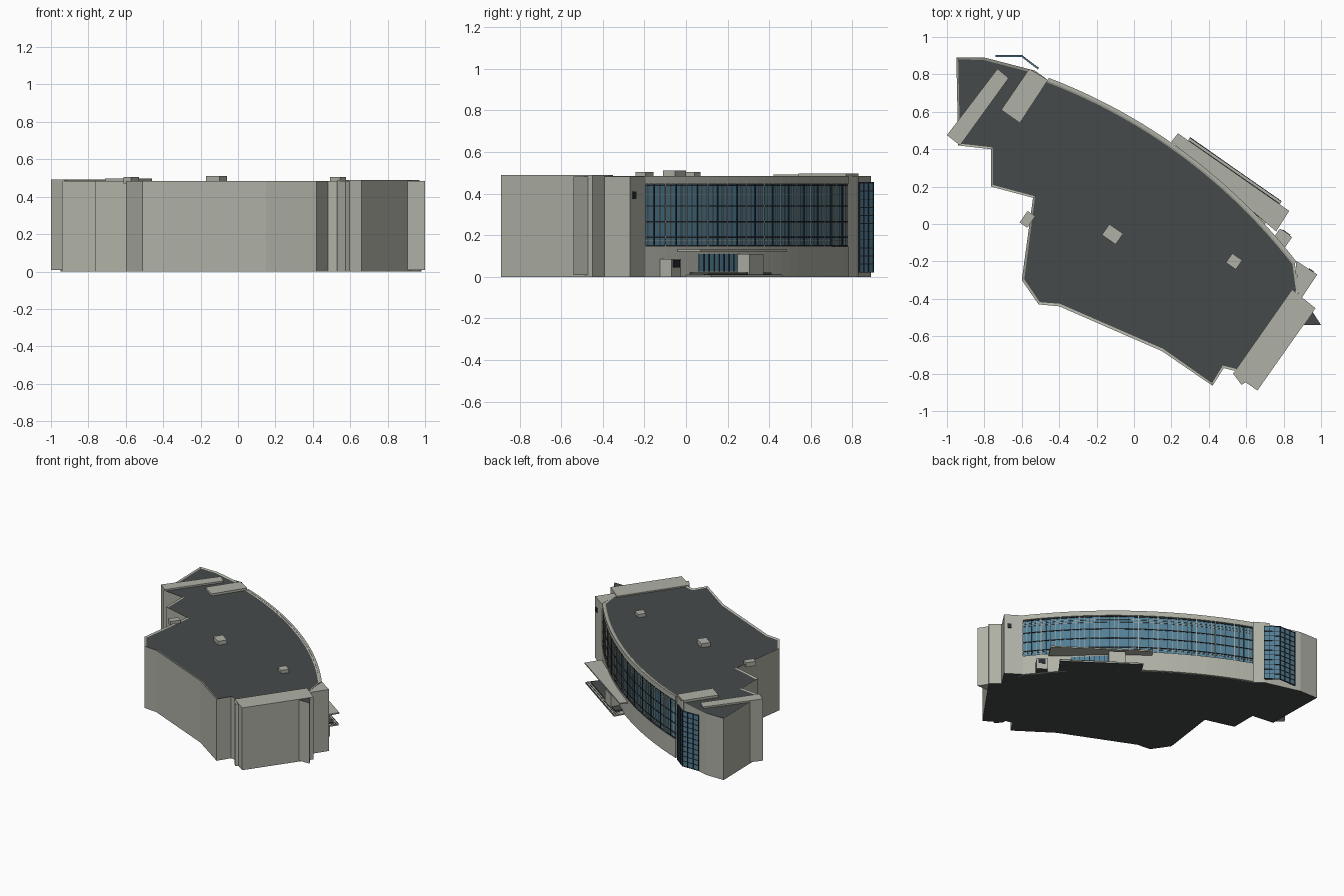
import bpy, bmesh, math
from mathutils import Vector

if "Cube" in bpy.data.objects:
    bpy.data.objects.remove(bpy.data.objects["Cube"])


def material(name, rgb):
    m = bpy.data.materials.new(name)
    m.use_nodes = True
    m.diffuse_color = (*rgb, 1)
    m.node_tree.nodes["Principled BSDF"].inputs["Base Color"].default_value = (*rgb, 1)
    return m


WALL = material("pale stone", (0.43, 0.44, 0.38))
ROOF = material("dark roofing", (0.062, 0.068, 0.068))
GLASS = material("blue glass", (0.085, 0.21, 0.30))
FRAME = material("dark frame", (0.02, 0.025, 0.03))
TRIM = material("pale mullion", (0.40, 0.38, 0.32))


def finish(name, bm, mats):
    bmesh.ops.recalc_face_normals(bm, faces=bm.faces)
    me = bpy.data.meshes.new(name)
    bm.to_mesh(me)
    bm.free()
    for m in mats:
        me.materials.append(m)
    ob = bpy.data.objects.new(name, me)
    bpy.context.collection.objects.link(ob)
    return ob


def prism(name, pts, z0, z1, mat=WALL, top=None, rim=0):
    """Extruded plan outline, with an optional sunken roof inside a parapet."""
    bm = bmesh.new()
    base = bm.faces.new([bm.verts.new((x, y, z0)) for x, y in pts])
    new = bmesh.ops.extrude_face_region(bm, geom=[base])["geom"]
    verts = [g for g in new if isinstance(g, bmesh.types.BMVert)]
    bmesh.ops.translate(bm, verts=verts, vec=(0, 0, z1 - z0))
    bmesh.ops.recalc_face_normals(bm, faces=bm.faces)
    for f in bm.faces:
        if f.normal.z < -0.9 and z0 == 0:
            f.material_index = 1
    cap = [f for f in bm.faces if f.normal.z > 0.9]
    if rim:
        bmesh.ops.inset_region(bm, faces=cap, thickness=rim)
        bmesh.ops.translate(bm, verts=cap[0].verts, vec=(0, 0, -0.006))
    if top:
        cap[0].material_index = 1
    return finish(name, bm, [mat, top or ROOF])


def ribbon(name, pts, d0, d1, z0, z1, mat):
    """Upright band following a plan line, between two outward offsets."""
    pts = [Vector(p) for p in pts]
    bm = bmesh.new()
    rings = []
    for i, p in enumerate(pts):
        t = (pts[min(i + 1, len(pts) - 1)] - pts[max(i - 1, 0)]).normalized()
        n = Vector((-t.y, t.x))
        a, b = p + n * d0, p + n * d1
        rings.append([bm.verts.new((q.x, q.y, z))
                      for q, z in ((a, z0), (b, z0), (b, z1), (a, z1))])
    for r, s in zip(rings, rings[1:]):
        for k in range(4):
            bm.faces.new((r[k], r[(k + 1) % 4], s[(k + 1) % 4], s[k]))
    bm.faces.new(rings[0])
    bm.faces.new(rings[-1])
    return finish(name, bm, [mat])


def block(name, cx, cy, along, out, z0, z1, mat=WALL):
    """Box turned to line up with the curved front."""
    e, n = Vector((0.82, -0.57)), Vector((0.57, 0.82))
    c = Vector((cx, cy))
    pts = [c + e * along * a / 2 + n * out * b / 2
           for a, b in ((-1, -1), (1, -1), (1, 1), (-1, 1))]
    return prism(name, [tuple(p) for p in pts], z0, z1, mat)


def arc(p0, p1, p2, count):
    """Circular arc through three plan points."""
    a, b, c = (Vector(p) for p in (p0, p1, p2))
    d = 2 * (a.x * (b.y - c.y) + b.x * (c.y - a.y) + c.x * (a.y - b.y))
    s = [v.length_squared for v in (a, b, c)]
    o = Vector(((s[0] * (b.y - c.y) + s[1] * (c.y - a.y) + s[2] * (a.y - b.y)) / d,
                (s[0] * (c.x - b.x) + s[1] * (a.x - c.x) + s[2] * (b.x - a.x)) / d))
    t0 = math.atan2(*(a - o).yx)
    t1 = math.atan2(*(c - o).yx)
    r = (a - o).length
    return [o + r * Vector((math.cos(t), math.sin(t)))
            for t in (t0 + (t1 - t0) * i / count for i in range(count + 1))]


# Main body with parapet roof; its long side is the glass line
curve = arc((-0.46, 0.77), (0.42, 0.25), (0.86, -0.21), 24)
outline = [(-0.95, 0.89), (-0.8, 0.89), (-0.53, 0.82)]
outline += [tuple(p) for p in curve]
outline += [(0.88, -0.36), (0.6, -0.8), (0.48, -0.77), (0.42, -0.865), (0.15, -0.68),
            (-0.4, -0.44), (-0.51, -0.43), (-0.6, -0.3), (-0.54, 0.14),
            (-0.765, 0.2), (-0.765, 0.4), (-0.94, 0.42)]
prism("main_body", outline, 0, 0.485, WALL, ROOF, 0.014)

# Curved front: base wall, top band, glass and mullions
ribbon("base_wall", curve, -0.005, 0.012, 0, 0.147, WALL)
ribbon("top_band", curve, -0.005, 0.012, 0.447, 0.485, WALL)
ribbon("curved_glass", curve, -0.005, 0.004, 0.147, 0.447, GLASS)
for z in (0.15, 0.19, 0.265, 0.34, 0.44):
    ribbon("dark_rail", curve, 0, 0.009, z - 0.003, z + 0.003, FRAME)
for z in (0.175, 0.395, 0.415):
    ribbon("pale_rail", curve, 0, 0.007, z - 0.001, z + 0.001, TRIM)
for i in range(len(curve) - 1):
    p, q = curve[i], curve[i + 1]
    w = 0.04 if i % 2 else 0.08
    ribbon("post", [p, p.lerp(q, w)], 0, 0.01, 0.147, 0.447, FRAME if i % 2 else TRIM)
    ribbon("thin_post", [p.lerp(q, 0.5), p.lerp(q, 0.53)], 0, 0.008, 0.147, 0.447, TRIM)

# Solid towers at the two ends
prism("south_east_tower", [(0.845, -0.35), (0.97, -0.45), (0.66, -0.89), (0.53, -0.8)], 0, 0.489)
prism("tower_spur", [(0.905, -0.54), (1.0, -0.54), (0.955, -0.47)], 0.008, 0.483, WALL, ROOF)
prism("tower_fin", [(0.53, -0.8), (0.575, -0.86), (0.6, -0.845)], 0, 0.485)
prism("east_wedge", [(0.865, -0.195), (0.98, -0.27), (0.88, -0.42)], 0, 0.483)
ribbon("wall_sign", [(0.935, -0.241), (0.96, -0.257)], 0, 0.004, 0.375, 0.41, FRAME)
prism("north_west_slab", [(-0.73, 0.83), (-0.67, 0.78), (-0.93, 0.42), (-1.0, 0.475)], 0.008, 0.492)
prism("north_pier", [(-0.56, 0.83), (-0.46, 0.77), (-0.61, 0.54), (-0.71, 0.61)], 0, 0.497)

# Folded glass screen beside the pier
screen = [(-0.74, 0.9), (-0.6, 0.9), (-0.51, 0.832)]
ribbon("corner_screen", screen, -0.006, 0, 0.02, 0.455, GLASS)
for k in range(12):
    z = 0.022 + k * 0.039
    ribbon("screen_rail", screen, -0.007, 0.003, z - 0.002, z + 0.002, FRAME)
for a, b in zip(screen, screen[1:]):
    a, b = Vector(a), Vector(b)
    for t in (0, 0.33, 0.66, 0.97):
        ribbon("screen_post", [a.lerp(b, t), a.lerp(b, t + 0.03)], -0.007, 0.004, 0.02, 0.455, FRAME)

# Entrance: canopy, doors, steps and porches
prism("canopy", [(0.235, 0.485), (0.83, 0.07), (0.76, -0.04), (0.2, 0.44)], 0.122, 0.132)
doors = [p for p in curve if 0.42 < p.x < 0.68]
ribbon("entrance_glass", doors, 0.01, 0.016, 0.025, 0.11, GLASS)
for p, q in zip(doors, doors[1:]):
    for t in (0, 0.5):
        ribbon("door_post", [p.lerp(q, t), p.lerp(q, t + 0.06)], 0.012, 0.02, 0.025, 0.11, FRAME)
prism("lower_step", [(0.30, 0.465), (0.79, 0.12), (0.70, 0.0), (0.24, 0.36)], 0, 0.01, WALL)
prism("upper_step", [(0.33, 0.41), (0.75, 0.11), (0.69, 0.02), (0.27, 0.34)], 0, 0.02, ROOF)
for k in range(4):
    block("step_line", 0.545 - k * 0.009, 0.29 - k * 0.013, 0.59, 0.004, 0.008, 0.012, FRAME)
block("entrance_lobby", 0.42, 0.31, 0.12, 0.07, 0, 0.11)
block("side_porch", 0.79, -0.08, 0.08, 0.08, 0, 0.085)
block("porch_panel", 0.814, -0.046, 0.05, 0.006, 0.045, 0.08, FRAME)

# Rooftop units
block("roof_unit_centre", -0.115, -0.055, 0.09, 0.07, 0.47, 0.51)
block("roof_unit_east", 0.535, -0.2, 0.065, 0.06, 0.47, 0.505)
block("roof_unit_west", -0.57, 0.025, 0.05, 0.075, 0.47, 0.505)
